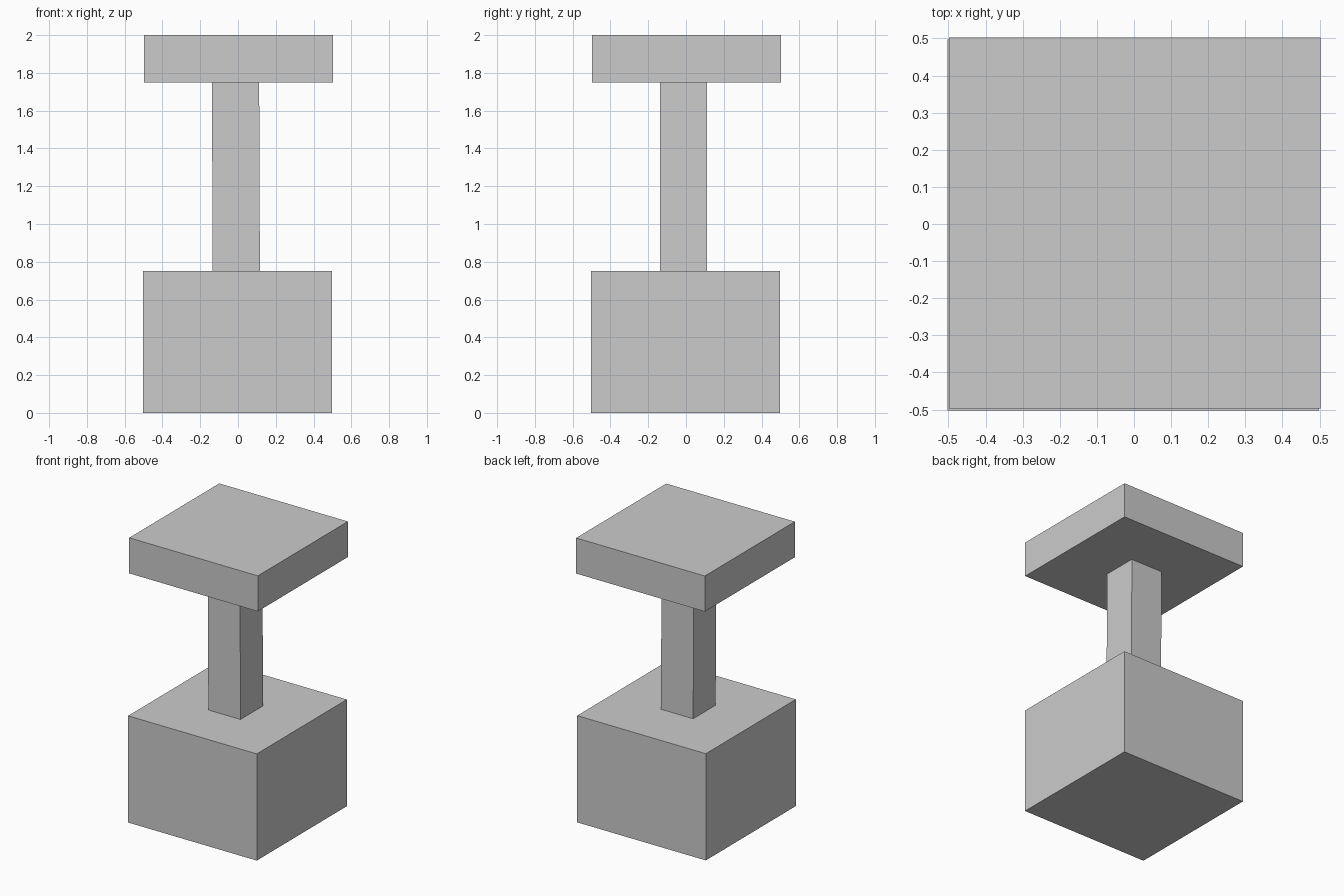
import bpy

if "Cube" in bpy.data.objects:
    bpy.data.objects.remove(bpy.data.objects["Cube"])


def box(name, size, bottom, z0, z1, top=None):
    """Square block between two heights; its top may be shifted sideways."""
    top = top or bottom
    bpy.ops.mesh.primitive_cube_add(size=1)
    ob = bpy.context.object
    ob.name = name
    for v in ob.data.vertices:
        upper = v.co.z > 0
        cx, cy = top if upper else bottom
        v.co = (v.co.x * size + cx, v.co.y * size + cy, z1 if upper else z0)
    return ob


# Heavy square base
box("base", 1.0, (-0.002, -0.003), 0.0, 0.75)
# Slim post, very slightly leaning and off centre
box("post", 0.25, (-0.009, -0.013), 0.75, 1.75, top=(-0.013, -0.013))
# Flat square top slab
box("top_slab", 1.0, (0.002, 0.003), 1.75, 2.0)
